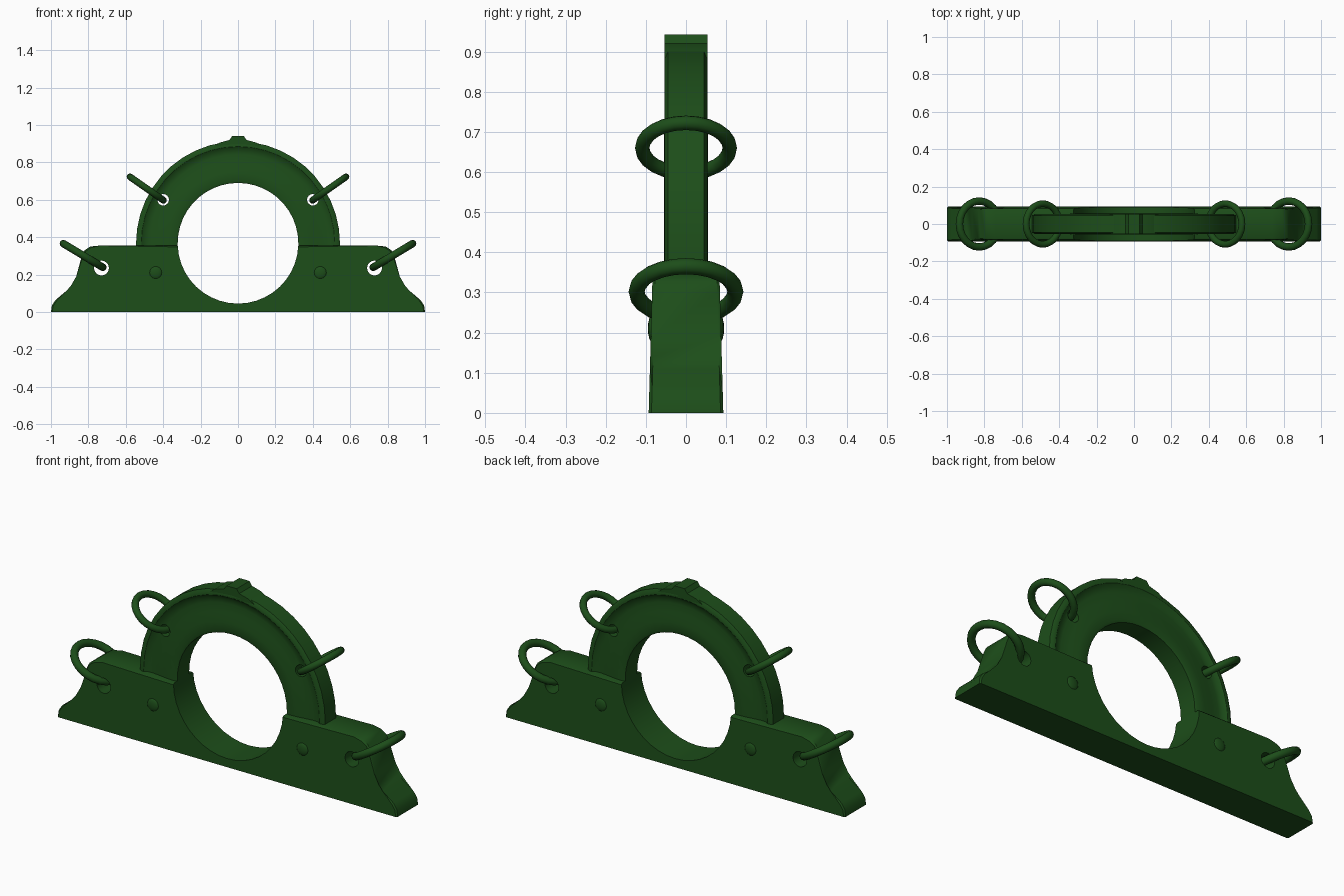
import bpy, bmesh
from math import sin, cos, pi, radians, sqrt
from mathutils import Matrix

if "Cube" in bpy.data.objects:
    bpy.data.objects.remove(bpy.data.objects["Cube"])

CZ, R = 0.3675, 0.3225          # centre height and radius of the main opening
TOP = 0.355                     # top of the base

green = bpy.data.materials.new("dark_green")
green.diffuse_color = (0.012, 0.075, 0.01, 1)
green.use_nodes = True
green.node_tree.nodes["Principled BSDF"].inputs["Base Color"].default_value = green.diffuse_color


def make(name, bm):
    bmesh.ops.recalc_face_normals(bm, faces=bm.faces)
    me = bpy.data.meshes.new(name)
    bm.to_mesh(me)
    bm.free()
    ob = bpy.data.objects.new(name, me)
    bpy.context.collection.objects.link(ob)
    me.materials.append(green)
    return ob


def activate(ob):
    bpy.ops.object.select_all(action='DESELECT')
    ob.select_set(True)
    bpy.context.view_layer.objects.active = ob


def smooth(ob, angle=35):
    activate(ob)
    bpy.ops.object.shade_smooth_by_angle(angle=radians(angle))


def prism(pts, half_y):
    """Closed xz profile; half_y(z) gives the half thickness."""
    bm = bmesh.new()
    rows = [[bm.verts.new((x, s * half_y(z), z)) for x, z in pts] for s in (-1, 1)]
    for row in rows:
        bm.faces.new(row)
    n = len(pts)
    for i in range(n):
        j = (i + 1) % n
        bm.faces.new((rows[0][i], rows[0][j], rows[1][j], rows[1][i]))
    return bm


def drill(ob, x, z, r):
    """Cut a mirrored pair of ring holes through the part."""
    for s in (-1, 1):
        bm = bmesh.new()
        m = Matrix.Translation((s * x, 0, z)) @ Matrix.Rotation(pi / 2, 4, 'X')
        bmesh.ops.create_cone(bm, cap_ends=True, segments=16, radius1=r, radius2=r,
                              depth=0.5, matrix=m)
        cutter = make("cutter", bm)
        cutter.hide_render = True
        mod = ob.modifiers.new("hole", 'BOOLEAN')
        mod.operation, mod.solver, mod.object = 'DIFFERENCE', 'EXACT', cutter
        activate(ob)
        bpy.ops.object.modifier_apply(modifier=mod.name)
        bpy.data.objects.remove(cutter)


# Base: half profile from the foot to the opening, mirrored, plus the lower arc
side = [(1, 0), (0.995, 0.035), (0.975, 0.065), (0.91, 0.11), (0.885, 0.14),
        (0.865, 0.19), (0.835, 0.30), (0.82, 0.33), (0.79, 0.35), (0.74, TOP)]
edge_a = -0.039                 # angle where the opening meets the base top
arc = [(R * cos(a), CZ + R * sin(a)) for a in
       [edge_a + (-pi - 2 * edge_a) * i / 20 for i in range(21)]]
profile = side + arc + [(-x, z) for x, z in reversed(side)]
bm = prism(profile, lambda z: 0.093 - 0.01 * z / TOP)
rim = []
for e in bm.edges:
    a, b = (v.co for v in e.verts)
    if a.y * b.y > 0 and min(abs(a.x), abs(b.x)) > 0.315 and max(a.z, b.z) > 0.01 \
            and max(abs(a.x), abs(b.x)) > 0.4:
        rim.append(e)
bmesh.ops.bevel(bm, geom=rim, offset=0.007, segments=1, affect='EDGES')
base = make("base", bm)
drill(base, 0.73, 0.235, 0.04)
smooth(base, 30)

# Arch: grooved section swept over the opening, with short straight feet
half = [(R, 0.05), (0.335, 0.055), (0.38, 0.053), (0.43, 0.046), (0.475, 0.04),
        (0.5, 0.042), (0.517, 0.054), (0.53, 0.054), (0.545, 0.045)]
section = half + [(r, -y) for r, y in reversed(half)]
bm = bmesh.new()
N = 22
stations = [(0, -0.03)] + [(pi * i / N, 0) for i in range(N + 1)] + [(pi, -0.03)]
loops = [[bm.verts.new((r * cos(a), y, CZ + dz + r * sin(a))) for r, y in section]
         for a, dz in stations]
for p, q in zip(loops, loops[1:]):
    for i in range(len(section)):
        j = (i + 1) % len(section)
        bm.faces.new((p[i], p[j], q[j], q[i]))
bm.faces.new(loops[0])
bm.faces.new(loops[-1])
arch = make("arch", bm)
drill(arch, 0.40, 0.60, 0.031)
smooth(arch, 35)

# Small crown on top of the arch
crown = [(0.13, 0.885), (0.1, 0.905), (0.045, 0.92), (0.03, 0.942)]
crown = crown + [(-x, z) for x, z in reversed(crown)]
smooth(make("crown", prism(crown, lambda z: 0.054)), 30)

# Domed bolts, both faces and both sides
for sx in (-1, 1):
    for sy in (-1, 1):
        bm = bmesh.new()
        bmesh.ops.create_uvsphere(bm, u_segments=16, v_segments=8, radius=1,
                                  matrix=Matrix.Translation((sx * 0.44, sy * 0.083, 0.21))
                                  @ Matrix.Diagonal((0.035, 0.012, 0.035, 1)))
        smooth(make("bolt", bm), 60)

# Lifting rings: upper pair through the arch, lower pair through the base
for name, x, z, outer, tube, tilt in (("upper_ring", 0.488, 0.66, 0.127, 0.018, 35),
                                      ("lower_ring", 0.828, 0.302, 0.143, 0.02, 31)):
    for s in (-1, 1):
        bpy.ops.mesh.primitive_torus_add(
            major_radius=outer - tube, minor_radius=tube, major_segments=24,
            minor_segments=12, location=(s * x, 0, z),
            rotation=(0, -s * radians(tilt), 0))
        ring = bpy.context.object
        ring.name = name
        ring.data.materials.append(green)
        smooth(ring, 60)
